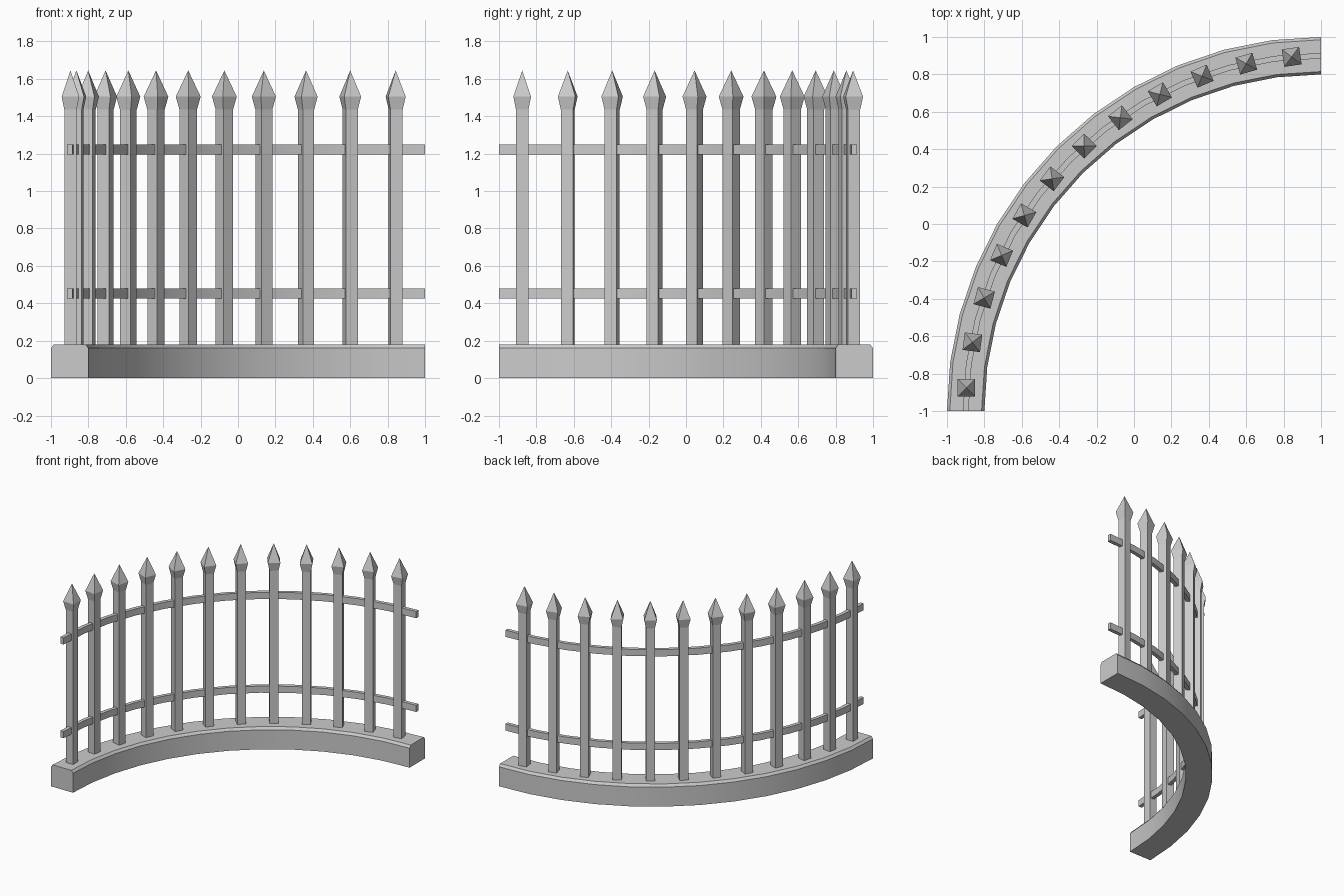
import bpy, bmesh
from math import sin, cos, radians
from mathutils import Matrix

if "Cube" in bpy.data.objects:
    bpy.data.objects.remove(bpy.data.objects["Cube"])

CX, CY = 1.0, -1.0   # centre of the quarter circle
SEG = 12
HEIGHT_MID = 1.9     # radius of the fence line


def make_object(name, bm):
    bmesh.ops.recalc_face_normals(bm, faces=bm.faces)
    me = bpy.data.meshes.new(name)
    bm.to_mesh(me)
    bm.free()
    ob = bpy.data.objects.new(name, me)
    bpy.context.collection.objects.link(ob)
    return ob


def arc_sweep(name, profile):
    """Sweep a closed (radius, z) profile around the quarter circle."""
    bm = bmesh.new()
    rings = []
    for k in range(SEG + 1):
        a = radians(90 * k / SEG)
        rings.append([bm.verts.new((CX - r * cos(a), CY + r * sin(a), z)) for r, z in profile])
    n = len(profile)
    for a, b in zip(rings, rings[1:]):
        for i in range(n):
            j = (i + 1) % n
            bm.faces.new((a[i], a[j], b[j], b[i]))
    bm.faces.new(rings[0])
    bm.faces.new(rings[-1])
    ob = make_object(name, bm)
    bpy.ops.object.select_all(action='DESELECT')
    ob.select_set(True)
    bpy.context.view_layer.objects.active = ob
    bpy.ops.object.shade_smooth_by_angle(angle=radians(30))
    return ob


def picket(name, angle, turn):
    """Square post with a flared, pointed spear head."""
    bm = bmesh.new()
    rings = []
    for h, z in ((0.033, 0.18), (0.033, 1.435), (0.047, 1.505)):
        rings.append([bm.verts.new((sx * h, sy * h, z))
                      for sx, sy in ((-1, -1), (1, -1), (1, 1), (-1, 1))])
    tip = bm.verts.new((0, 0, 1.645))
    bm.faces.new(rings[0])
    for i in range(4):
        j = (i + 1) % 4
        for a, b in zip(rings, rings[1:]):
            bm.faces.new((a[i], a[j], b[j], b[i]))
        bm.faces.new((rings[-1][i], rings[-1][j], tip))
    ob = make_object(name, bm)
    a = radians(angle)
    ob.matrix_world = (Matrix.Translation((CX - HEIGHT_MID * cos(a), CY + HEIGHT_MID * sin(a), 0))
                       @ Matrix.Rotation(-radians(turn), 4, 'Z'))


# Curb with chamfered top edges
arc_sweep("base_curb", [(1.8, 0), (2.0, 0), (2.0, 0.16), (1.985, 0.18), (1.815, 0.18), (1.8, 0.16)])

# Two curved rails
for name, z in (("lower_rail", 0.425), ("upper_rail", 1.195)):
    arc_sweep(name, [(1.885, z), (1.915, z), (1.915, z + 0.055), (1.885, z + 0.055)])

# Pickets
for i in range(12):
    picket(f"picket_{i + 1}", 3.75 + 7.41 * i, 7.41 * i)
